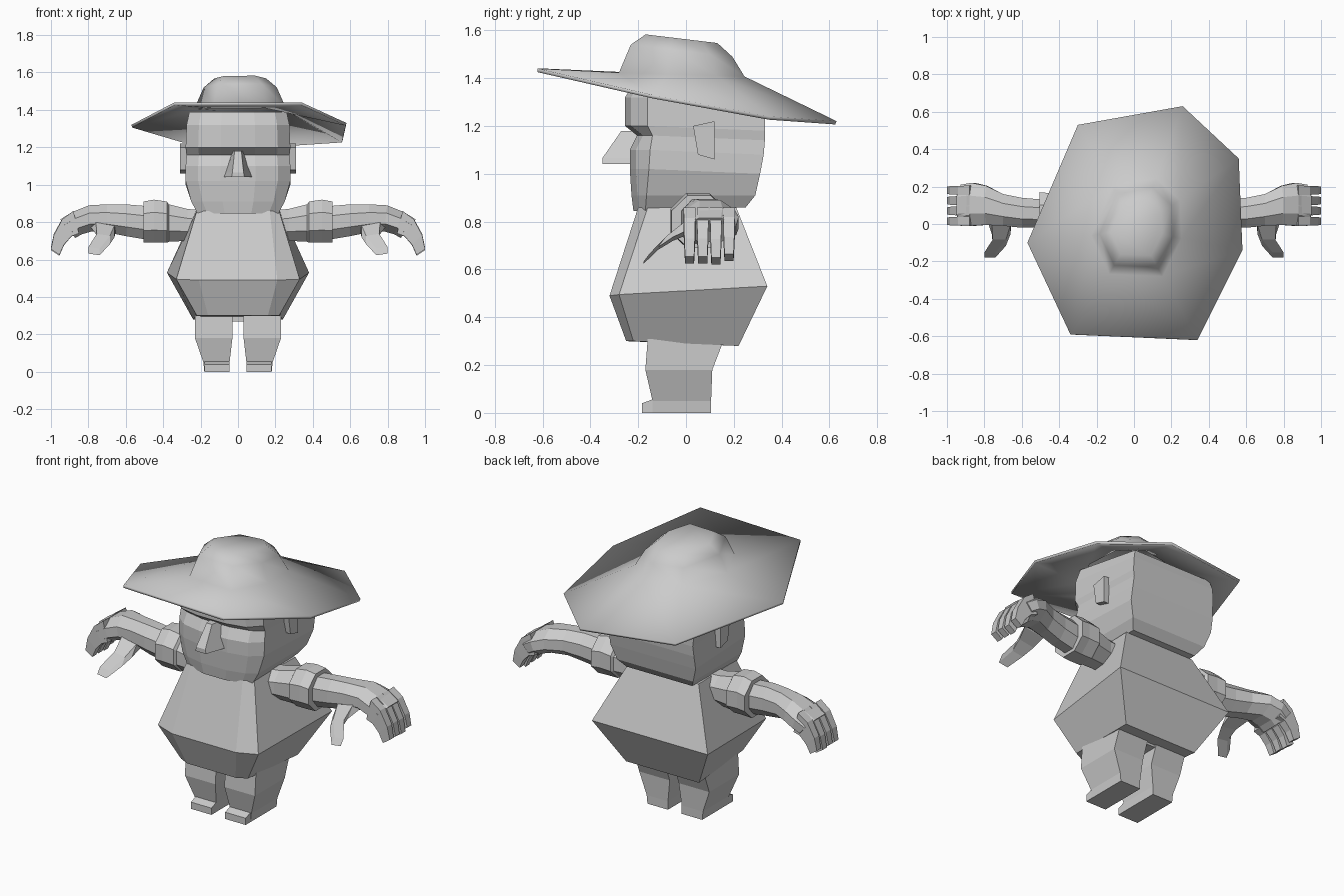
import bpy, bmesh, math

grey = bpy.data.materials.new("plain_grey")
grey.diffuse_color = (0.6, 0.6, 0.6, 1)


def finish(name, bm, smooth=False, mirror=False):
    """Turn a bmesh into an object, optionally mirrored across x."""
    bmesh.ops.recalc_face_normals(bm, faces=bm.faces[:])
    me = bpy.data.meshes.new(name)
    bm.to_mesh(me)
    bm.free()
    me.materials.append(grey)
    for p in me.polygons:
        p.use_smooth = smooth
    ob = bpy.data.objects.new(name, me)
    bpy.context.collection.objects.link(ob)
    if mirror:
        m = ob.modifiers.new("mirror", 'MIRROR')
        m.use_mirror_merge = False
    return ob


def loft(name, rings, cap_start=True, cap_end=True, **kw):
    """Skin a list of equal-length point rings."""
    bm = bmesh.new()
    vr = [[bm.verts.new(p) for p in r] for r in rings]
    n = len(vr[0])
    for a, b in zip(vr, vr[1:]):
        for i in range(n):
            j = (i + 1) % n
            bm.faces.new((a[i], a[j], b[j], b[i]))
    if cap_start:
        bm.faces.new(vr[0])
    if cap_end:
        bm.faces.new(vr[-1])
    return finish(name, bm, **kw)


def both(half):
    """Complete a half ring (+x side, front to back) with its mirror image."""
    return half + [(-x, y, z) for x, y, z in reversed(half)]


# Torso: three rings with chamfered front corners
loft("torso", [both(r) for r in (
    [(0.16, -0.25, 0.30), (0.22, -0.22, 0.30), (0.24, 0.22, 0.28)],
    [(0.21, -0.32, 0.49), (0.33, -0.28, 0.495), (0.38, 0.34, 0.53)],
    [(0.17, -0.20, 0.86), (0.22, -0.16, 0.86), (0.23, 0.21, 0.86)])])

# Head: faceted face with recessed eye band, flat sides and back
head = []
for z, xs, yf, ys, yb, zb in (
        (0.845, 0.215, -0.22, -0.17, 0.25, 0.86),
        (0.91, 0.25, -0.228, -0.165, 0.29, 0.91),
        (1.02, 0.28, -0.235, -0.155, 0.31, 1.00),
        (1.10, 0.28, -0.235, -0.15, 0.325, 1.08),
        (1.16, 0.275, -0.205, -0.14, 0.33, 1.14),
        (1.20, 0.28, -0.255, -0.16, 0.33, 1.18),
        (1.32, 0.275, -0.255, -0.16, 0.33, 1.26),
        (1.39, 0.26, -0.21, -0.14, 0.32, 1.31)):
    head.append(both([(xs * 0.33, yf, z), (xs * 0.76, yf + 0.025, z),
                      (xs, ys, z), (xs, yb, zb)]))
loft("head", head)

# Nose: tapering wedge
loft("nose", [
    [(-0.08, -0.22, 1.04), (-0.035, -0.35, 1.04), (0.035, -0.35, 1.04), (0.08, -0.22, 1.04)],
    [(-0.07, -0.22, 1.065), (-0.03, -0.35, 1.065), (0.03, -0.35, 1.065), (0.07, -0.22, 1.065)],
    [(-0.03, -0.19, 1.18), (-0.018, -0.27, 1.18), (0.018, -0.27, 1.18), (0.03, -0.19, 1.18)]])

# Ears: thin slabs
ear = [(0.03, 1.20), (0.12, 1.22), (0.12, 1.06), (0.05, 1.08)]
loft("ear", [[(x, y, z) for y, z in ear] for x in (0.27, 0.31)], mirror=True)

# Hat: uneven seven-sided brim rising to a tilted crown
brim = [(-0.30, 0.53, 1.24), (0.26, 0.63, 1.22), (0.56, 0.35, 1.24), (0.58, -0.14, 1.33),
        (0.34, -0.62, 1.44), (-0.34, -0.59, 1.44), (-0.57, -0.10, 1.32)]
crown = [brim]
for s, z, tilt in ((0.42, 1.415, -0.03), (0.34, 1.515, -0.12), (0.24, 1.565, -0.12)):
    crown.append([(0.01 + s * x, -0.02 + s * y, z + tilt * s * y) for x, y, _ in brim])
hat = loft("hat", crown, cap_start=False, smooth=True)
sol = hat.modifiers.new("thickness", 'SOLIDIFY')
sol.thickness = 0.015
sol.offset = -1


def section(x, y, z, hy, hz, lean=0.0):
    """Octagonal arm section; lean shifts x with height so it can bend."""
    pts = []
    for k in range(8):
        a = math.pi / 8 + k * math.pi / 4
        c, s = math.cos(a) / 0.924, math.sin(a) / 0.924
        pts.append((x + lean * s * hz, y + c * hy, z + s * hz))
    return pts


# Sleeve with a flared cuff
loft("sleeve", [section(*r) for r in (
    (0.12, 0.03, 0.77, 0.10, 0.09), (0.27, 0.04, 0.785, 0.09, 0.085),
    (0.37, 0.05, 0.795, 0.10, 0.10), (0.38, 0.05, 0.80, 0.115, 0.11),
    (0.45, 0.05, 0.805, 0.115, 0.115), (0.505, 0.055, 0.80, 0.115, 0.11))], mirror=True)

# Forearm and palm, bending down at the knuckles
loft("forearm_and_hand", [section(*r) for r in (
    (0.48, 0.055, 0.795, 0.075, 0.09), (0.60, 0.06, 0.81, 0.08, 0.085),
    (0.70, 0.075, 0.82, 0.085, 0.075), (0.79, 0.10, 0.82, 0.105, 0.07, 0.1),
    (0.86, 0.105, 0.795, 0.115, 0.06, 0.4), (0.91, 0.10, 0.765, 0.11, 0.05, 0.8))], mirror=True)

# Fingers: four curled strips
finger = [((0.85, 0.74), (0.88, 0.86)), ((0.89, 0.725), (0.94, 0.815)),
          ((0.93, 0.68), (0.985, 0.73)), ((0.955, 0.625), (1.0, 0.655))]
for i, (y, drop) in enumerate(((0.015, 0.0), (0.07, 0.0), (0.125, -0.005), (0.18, 0.01))):
    rings = []
    for k, ((x0, z0), (x1, z1)) in enumerate(finger):
        w = (0.025, 0.024, 0.022, 0.019)[k]
        d = drop * k / 3
        rings.append([(x0, y - w, z0 + d), (x1, y - w, z1 + d),
                      (x1, y + w, z1 + d), (x0, y + w, z0 + d)])
    loft("finger_%d" % (i + 1), rings, mirror=True)

# Thumb: pointing forward and down
thumb = []
for x, y, z, w, h in ((0.72, 0.05, 0.80, 0.065, 0.05), (0.71, -0.03, 0.76, 0.05, 0.04),
                      (0.72, -0.10, 0.71, 0.035, 0.028), (0.77, -0.165, 0.645, 0.03, 0.022)):
    thumb.append([(x - w, y + h * 0.6, z + h * 0.6), (x + w, y + h * 0.6, z + h),
                  (x + w, y - h * 0.6, z - h * 0.6), (x - w, y - h * 0.6, z - h)])
loft("thumb", thumb, mirror=True)

# Legs: tapering blocks
leg = []
for z, x0, x1, yf, yb in ((0.0, 0.045, 0.18, -0.14, 0.105), (0.05, 0.045, 0.185, -0.14, 0.105),
                          (0.18, 0.03, 0.23, -0.17, 0.11), (0.31, 0.03, 0.23, -0.16, 0.16)):
    leg.append([(x0, yf, z), (x1, yf, z), (x1, yb, z), (x0, yb, z)])
loft("leg", leg, mirror=True)

# Toes: low blocks in front of the legs
loft("toe", [[(0.045, y, 0), (0.18, y, 0), (0.18, y, h), (0.045, y, h)]
             for y, h in ((-0.185, 0.04), (-0.13, 0.06))], mirror=True)

# Hips: strip joining the legs
loft("hips", [[(-0.05, y, 0.27), (0.05, y, 0.27), (0.05, y, 0.31), (-0.05, y, 0.31)]
              for y in (-0.15, 0.14)])
